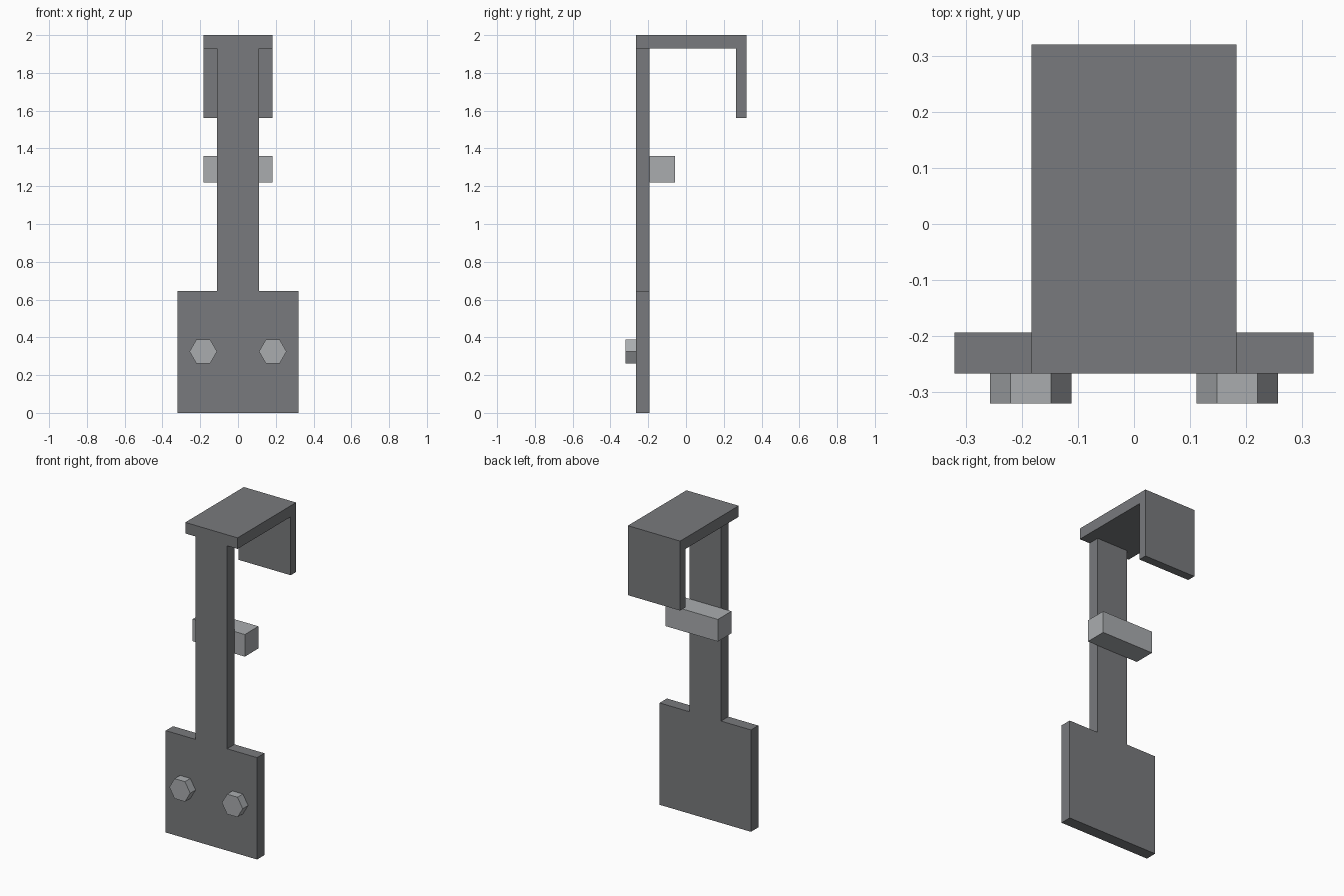
import bpy
import math

cube = bpy.data.objects.get("Cube")
if cube:
    bpy.data.objects.remove(cube, do_unlink=True)


def make_material(name, colour):
    mat = bpy.data.materials.new(name)
    mat.use_nodes = True
    mat.diffuse_color = colour
    mat.node_tree.nodes["Principled BSDF"].inputs["Base Color"].default_value = colour
    return mat


dark_steel = make_material("dark steel", (0.19, 0.195, 0.205, 1))
light_steel = make_material("light steel", (0.40, 0.415, 0.43, 1))


def extrude_outline(name, points, place, offset, mat):
    """Prism between two offsets; place maps (u, v, offset) to x, y, z."""
    n = len(points)
    verts = [place(u, v, o) for o in offset for u, v in points]
    faces = [list(range(n)), list(range(2 * n - 1, n - 1, -1))]
    faces += [[i, i + n, (i + 1) % n + n, (i + 1) % n] for i in range(n)]
    mesh = bpy.data.meshes.new(name)
    mesh.from_pydata(verts, [], faces)
    mesh.materials.append(mat)
    obj = bpy.data.objects.new(name, mesh)
    bpy.context.collection.objects.link(obj)
    # Make every face point outward
    import bmesh
    bm = bmesh.new()
    bm.from_mesh(mesh)
    bmesh.ops.recalc_face_normals(bm, faces=bm.faces)
    bm.to_mesh(mesh)
    bm.free()
    return obj


def front_plane(u, v, o):
    return (u, o, v)


def side_plane(u, v, o):
    return (o, u, v)


FRONT, BACK, END = -0.266, -0.193, 0.32
TOP, UNDER = 2.0, 1.93
PLATE_W, STEM_W, HOOK_W = 0.32, 0.11, 0.183
PLATE_TOP = 0.645

# Mounting plate and narrow stem in one outline
half = [(PLATE_W, 0), (PLATE_W, PLATE_TOP), (STEM_W, PLATE_TOP), (STEM_W, UNDER)]
outline = half + [(-x, z) for x, z in reversed(half)]
extrude_outline("plate_and_stem", outline, front_plane, (FRONT, BACK), dark_steel)

# Hook folded over the top with a hanging rear lip
hook = [(FRONT, UNDER), (FRONT, TOP), (END, TOP), (END, 1.56),
        (0.266, 1.56), (0.266, UNDER)]
extrude_outline("top_hook", hook, side_plane, (-HOOK_W, HOOK_W), dark_steel)

# Spacer bar across the back of the stem
bar = [(BACK, 1.22), (BACK, 1.36), (-0.057, 1.36), (-0.057, 1.22)]
extrude_outline("spacer_bar", bar, side_plane, (-HOOK_W, HOOK_W), light_steel)

# Hexagonal bolt heads on the front of the plate
for side, sx in (("left", 1), ("right", -1)):
    hexagon = [(sx * 0.184 + 0.073 * math.cos(math.radians(60 * k)),
                0.325 + 0.073 * math.sin(math.radians(60 * k))) for k in range(6)]
    extrude_outline(side + "_bolt_head", hexagon, front_plane, (-0.32, FRONT), light_steel)
